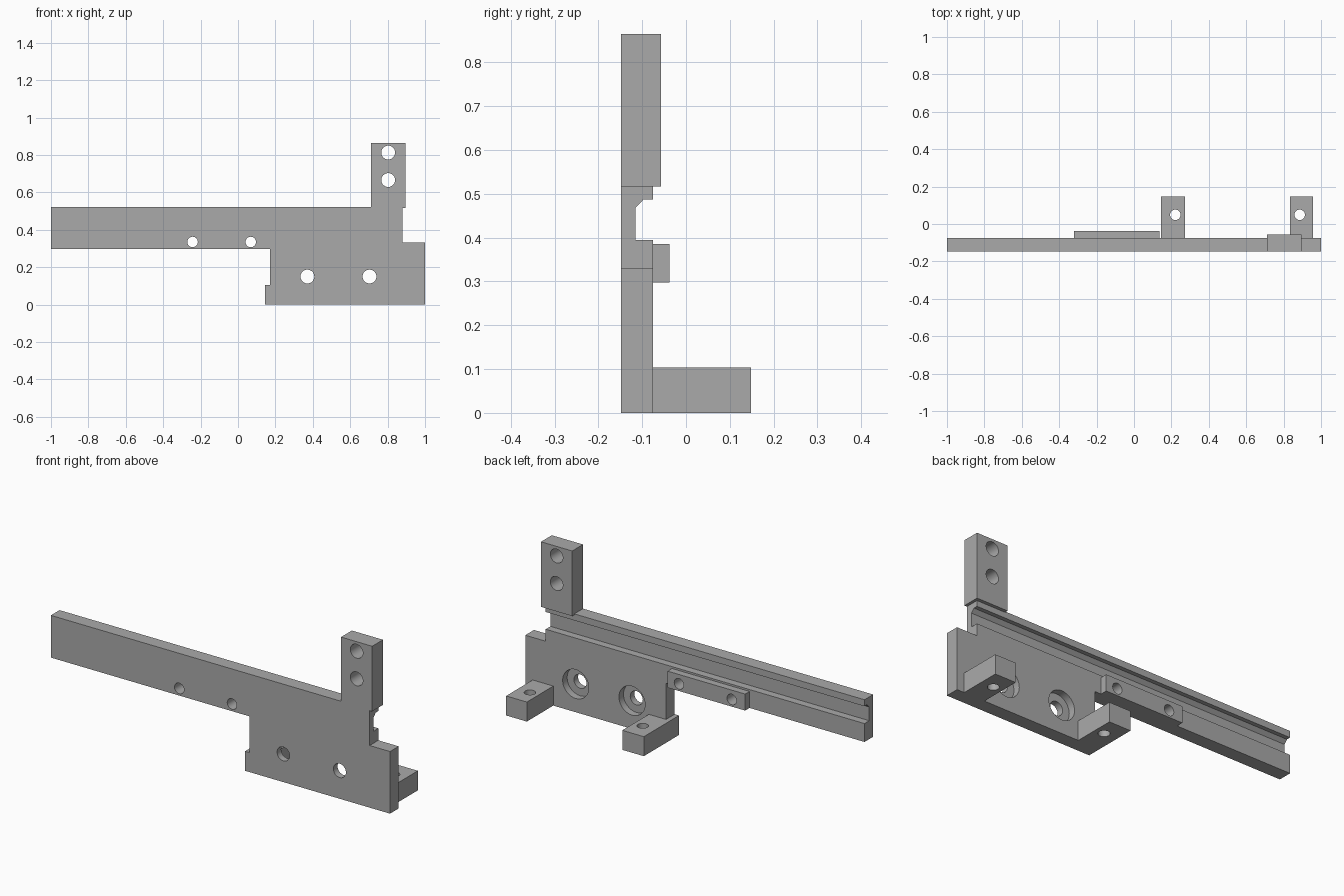
import bpy
import bmesh
from math import radians
from mathutils import Matrix, Vector

default = bpy.data.objects.get("Cube")
if default:
    bpy.data.objects.remove(default, do_unlink=True)

grey = bpy.data.materials.new("machined grey")
grey.use_nodes = True
colour = (0.4, 0.4, 0.4, 1)
grey.diffuse_color = colour
grey.node_tree.nodes["Principled BSDF"].inputs["Base Color"].default_value = colour

FRONT, BACK, REAR = -0.148, -0.075, 0.148


def finish(name, bm):
    bmesh.ops.recalc_face_normals(bm, faces=bm.faces)
    mesh = bpy.data.meshes.new(name)
    bm.to_mesh(mesh)
    bm.free()
    mesh.materials.append(grey)
    obj = bpy.data.objects.new(name, mesh)
    bpy.context.scene.collection.objects.link(obj)
    return obj


def prism(name, points, direction):
    bm = bmesh.new()
    face = bm.faces.new([bm.verts.new(p) for p in points])
    grown = bmesh.ops.extrude_face_region(bm, geom=[face])["geom"]
    moved = [g for g in grown if isinstance(g, bmesh.types.BMVert)]
    bmesh.ops.translate(bm, verts=moved, vec=Vector(direction))
    return finish(name, bm)


def box(name, x0, x1, y0, y1, z0, z1):
    corners = [(x0, y0, z0), (x1, y0, z0), (x1, y0, z1), (x0, y0, z1)]
    return prism(name, corners, (0, y1 - y0, 0))


def drill(name, centre, radius, depth, along_y=True):
    bm = bmesh.new()
    turn = Matrix.Rotation(radians(90), 4, 'X') if along_y else Matrix()
    bmesh.ops.create_cone(bm, cap_ends=True, segments=40, radius1=radius, radius2=radius,
                          depth=depth, matrix=Matrix.Translation(centre) @ turn)
    return finish(name, bm)


def combine(body, tool, operation):
    mod = body.modifiers.new(operation.lower(), 'BOOLEAN')
    mod.object, mod.operation, mod.solver = tool, operation, 'EXACT'
    bpy.context.view_layer.objects.active = body
    bpy.ops.object.modifier_apply(modifier=mod.name)
    bpy.data.objects.remove(tool, do_unlink=True)


# Long rail and lower plate as one outline
outline = [(-1, 0.297), (0.17, 0.297), (0.17, 0), (1, 0), (1, 0.331),
           (0.88, 0.331), (0.88, 0.522), (-1, 0.522)]
body = prism("rail_bracket", [(x, FRONT, z) for x, z in outline], (0, BACK - FRONT, 0))

# Chamfered groove along the back of the rail
groove = [(-0.115, 0.395), (-0.03, 0.395), (-0.03, 0.487), (-0.097, 0.487), (-0.115, 0.468)]
combine(body, prism("groove", [(-1.1, y, z) for y, z in groove], (2.2, 0, 0)), 'DIFFERENCE')

# Upright post, back pad and two feet
for part in (box("post", 0.711, 0.895, FRONT, -0.057, 0.517, 0.864),
             box("back_pad", -0.322, 0.135, -0.1, -0.038, 0.297, 0.385),
             box("inner_foot", 0.145, 0.272, FRONT, REAR, 0, 0.104),
             box("outer_foot", 0.835, 0.957, -0.1, REAR, 0, 0.104)):
    combine(body, part, 'UNION')

# Holes from front to back
for x, z, radius in ((0.803, 0.813, 0.037), (0.803, 0.666, 0.037),
                     (-0.243, 0.335, 0.028), (0.068, 0.335, 0.028),
                     (0.371, 0.15, 0.037), (0.703, 0.15, 0.037)):
    combine(body, drill("hole", (x, -0.1, z), radius, 0.3), 'DIFFERENCE')

# Wide recesses behind the plate holes
for x in (0.371, 0.703):
    combine(body, drill("recess", (x, BACK, 0.15), 0.077, 0.076), 'DIFFERENCE')

# Upright holes in the feet
for x in (0.221, 0.886):
    combine(body, drill("foot_hole", (x, 0.049, 0.05), 0.028, 0.3, False), 'DIFFERENCE')

# Smooth bores, sharp edges
bpy.ops.object.select_all(action='DESELECT')
body.select_set(True)
bpy.context.view_layer.objects.active = body
bpy.ops.object.shade_smooth_by_angle(angle=radians(30))
